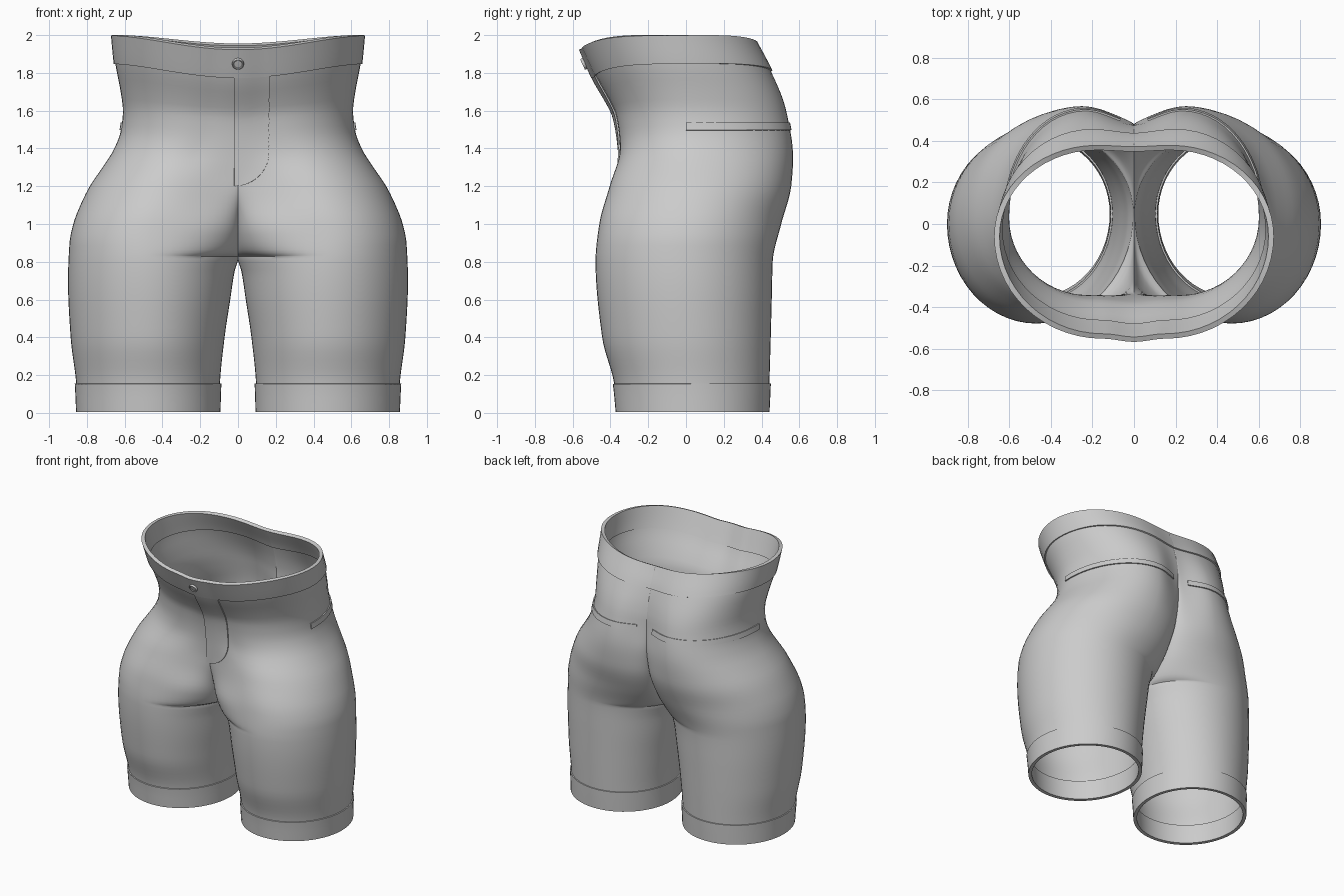
import bpy, bmesh, math
from mathutils import Vector
from mathutils.bvhtree import BVHTree

if "Cube" in bpy.data.objects:
    bpy.data.objects.remove(bpy.data.objects["Cube"])

grey = bpy.data.materials.new("grey cloth")
grey.diffuse_color = (0.6, 0.6, 0.6, 1)
grey.use_nodes = True
grey.node_tree.nodes["Principled BSDF"].inputs["Base Color"].default_value = grey.diffuse_color


def step(a, b, v):
    t = min(1, max(0, (v - a) / (b - a)))
    return t * t * (3 - 2 * t)


def curve(keys, v):
    """Smooth monotone interpolation through (height, value) keys."""
    n = len(keys)
    d = [(keys[i + 1][1] - keys[i][1]) / (keys[i + 1][0] - keys[i][0]) for i in range(n - 1)]
    m = [d[0]] + [0 if a * b <= 0 else 2 * a * b / (a + b) for a, b in zip(d, d[1:])] + [d[-1]]
    if v <= keys[0][0]:
        return keys[0][1]
    for i in range(n - 1):
        (z0, p0), (z1, p1) = keys[i], keys[i + 1]
        if v <= z1:
            h = z1 - z0
            t = (v - z0) / h
            return ((2 * t**3 - 3 * t**2 + 1) * p0 + (t**3 - 2 * t**2 + t) * h * m[i]
                    + (3 * t**2 - 2 * t**3) * p1 + (t**3 - t**2) * h * m[i + 1])
    return keys[-1][1]


# Outlines of one half of the garment, as (height, value)
CROTCH = 0.83
OUTER_X = [(0, .845), (.15, .852), (.4, .882), (.7, .896), (.9, .888), (1, .868), (1.1, .83),
           (1.2, .78), (1.3, .712), (1.4, .65), (1.5, .615), (1.6, .605), (1.7, .617), (1.85, .645), (2, .66)]
OUTER_Y = [(0, .04), (.8, 0), (1.4, .05), (2, -.06)]
INNER_X = [(0, .105), (.15, .1), (.4, .075), (.6, .045), (.75, .022), (CROTCH, 0), (2, 0)]
FRONT_X = [(0, .47), (.9, .47), (1.2, .38), (1.5, .2), (2, .15)]
FRONT_Y = [(0, -.36), (.15, -.375), (.4, -.44), (.8, -.475), (1, -.455), (1.2, -.4), (1.4, -.345),
           (1.6, -.365), (1.7, -.4), (1.85, -.473), (2, -.54)]
FRONT_MID = [(CROTCH, .05), (.85, -.08), (.9, -.17), (1, -.25), (1.2, -.335), (1.4, -.35),
             (1.6, -.378), (1.7, -.415), (1.85, -.49), (2, -.555)]
BACK_X = [(0, .47), (.8, .45), (1.1, .3), (1.35, .25), (1.7, .22), (2, .18)]
BACK_Y = [(0, .43), (.15, .437), (.6, .45), (.8, .455), (1, .5), (1.2, .553), (1.35, .563),
          (1.6, .53), (1.7, .505), (1.85, .445), (2, .367)]
BACK_MID = [(CROTCH, .05), (.85, .13), (.9, .21), (1, .31), (1.2, .43), (1.4, .47),
            (1.6, .47), (1.7, .46), (1.85, .425), (2, .36)]


def half_ring(z):
    """Front seam, round the outside, to back seam at one height."""
    xo, yo, xi = curve(OUTER_X, z), curve(OUTER_Y, z), curve(INNER_X, z)
    pts, n = [], 14

    def quarter_pair(px, py, mid, soft):
        inner, outer = [], []
        for k in range(n + 1):
            t = math.pi / 2 * k / n
            s, c = math.sin(t), math.cos(t)
            w = c * (1 - soft) + soft * (1 + math.cos(math.pi * s)) / 2
            inner.append((px + (xi - px) * s, mid + (py - mid) * w))
            outer.append((px + (xo - px) * s, yo + (py - yo) * c))
        return inner, outer

    fi, fo = quarter_pair(curve(FRONT_X, z), curve(FRONT_Y, z), curve(FRONT_MID, z), step(.95, 1.3, z))
    bi, bo = quarter_pair(curve(BACK_X, z), curve(BACK_Y, z), curve(BACK_MID, z), .85 * step(1, 1.7, z))
    for x, y in fi[::-1] + fo[1:] + bo[::-1][1:] + bi[1:]:
        dip = (.072 if y < yo else .05) * max(0, 1 - (x / .67)**2)**2 * step(1.4, 1.85, z)
        pts.append(Vector((x, y, z - dip)))
    return pts


def grid_mesh(name, rows):
    bm = bmesh.new()
    vs = [[bm.verts.new(p) for p in row] for row in rows]
    for a, b in zip(vs, vs[1:]):
        for j in range(len(a) - 1):
            bm.faces.new((a[j], a[j + 1], b[j + 1], b[j]))
    bmesh.ops.remove_doubles(bm, verts=bm.verts, dist=1e-4)
    me = bpy.data.meshes.new(name)
    bm.to_mesh(me)
    bm.free()
    me.materials.append(grey)
    ob = bpy.data.objects.new(name, me)
    bpy.context.collection.objects.link(ob)
    return ob


def finish(ob, thick=0, offset=0, mirror=True):
    bpy.ops.object.select_all(action='DESELECT')
    bpy.context.view_layer.objects.active = ob
    ob.select_set(True)
    if mirror:
        ob.modifiers.new("mirror", 'MIRROR').merge_threshold = 1e-4
    if thick:
        sol = ob.modifiers.new("thickness", 'SOLIDIFY')
        sol.thickness, sol.offset = thick, offset
    for m in list(ob.modifiers):
        bpy.ops.object.modifier_apply(modifier=m.name)
    bpy.ops.object.shade_smooth_by_angle(angle=math.radians(40))


def levels(a, b, n):
    return [a + (b - a) * i / n for i in range(n + 1)]


# Legs and hips in one cloth shell
zs = levels(.02, .8, 18) + [.815, .83, .834, .84, .85, .865, .885] + levels(.91, 1.985, 30)
body = grid_mesh("shorts_body", [half_ring(z) for z in zs])
bm = bmesh.new()
bm.from_mesh(body.data)
surface = BVHTree.FromBMesh(bm)
bm.free()
finish(body, .008)

# Waistband and leg cuffs
finish(grid_mesh("waistband", [half_ring(z) for z in levels(1.85, 2, 6)]), .026)
finish(grid_mesh("leg_cuffs", [half_ring(z) for z in levels(.005, .155, 4)]), .024)


# Fly panel with one rounded lower corner, laid on the front
def on_front(x, z):
    hit = surface.ray_cast(Vector((max(abs(x), .002), -2, z)), Vector((0, 1, 0)))[0]
    return Vector((x, hit.y - .003, z))


cols = [-.02 + .185 * math.sin(math.pi / 2 * i / 14) for i in range(15)]
rows = []
for r in levels(0, 1, 20):
    row = []
    for x in cols:
        low = 1.38 - .18 * math.sqrt(max(0, 1 - ((x + .02) / .185)**2))
        row.append(on_front(x, low + (1.785 - low) * r))
    rows.append(row)
finish(grid_mesh("fly_panel", rows), .009, 1, False)

# Welt pockets wrapping from the sides to the back
rows = []
for z in (1.495, 1.508, 1.522, 1.535):
    row = []
    for a in levels(0, math.pi / 2, 30):
        d = Vector((math.cos(a), math.sin(a), 0))
        hit = surface.ray_cast(Vector((.07, 0, z)) + d * 2, -d)[0]
        row.append(hit - d * .002)
    rows.append(row)
finish(grid_mesh("back_pockets", rows), .014, 1)

# Button: a domed disc with a raised rim, tilted with the band
lathe = [(.031, -.006), (.031, .01), (.028, .014), (.024, .014), (.021, .010), (0.0, .011)]
tilt = math.radians(25)
out, up = Vector((0, -math.cos(tilt), -math.sin(tilt))), Vector((0, -math.sin(tilt), math.cos(tilt)))
centre = Vector((0, -.535, 1.85))
rows = [[centre + out * h + Vector((r * math.cos(a), 0, 0)) + up * (r * math.sin(a))
         for a in levels(0, 2 * math.pi, 24)] for r, h in lathe]
button = grid_mesh("button", rows)
finish(button, 0, 0, False)
